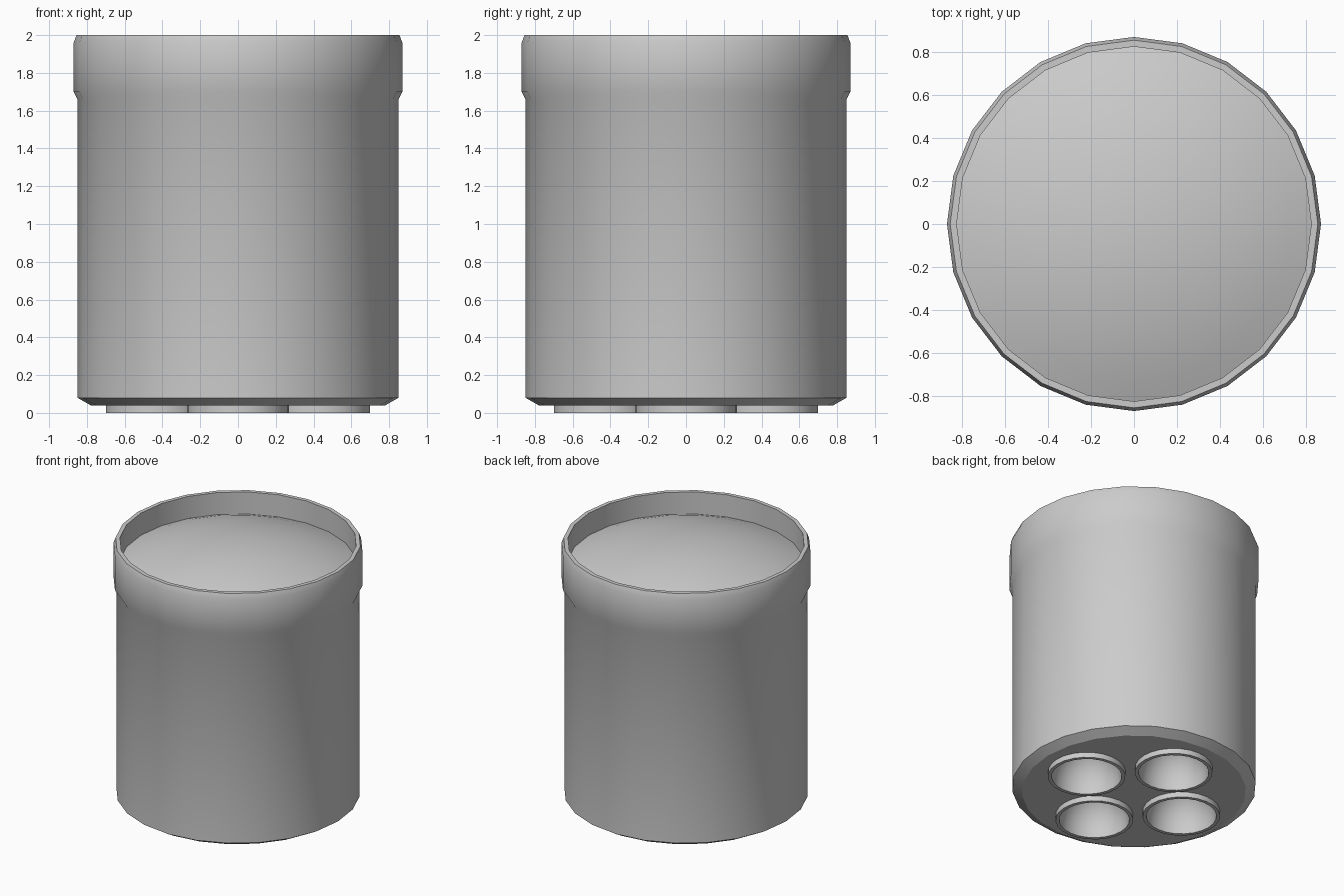
import bpy, bmesh, math

if "Cube" in bpy.data.objects:
    bpy.data.objects.remove(bpy.data.objects["Cube"])

SEGS = 24
grey = bpy.data.materials.new("light_grey")
grey.diffuse_color = (0.6, 0.6, 0.6, 1)
grey.use_nodes = True
grey.node_tree.nodes["Principled BSDF"].inputs["Base Color"].default_value = grey.diffuse_color


def finish(name, bm):
    me = bpy.data.meshes.new(name)
    bm.to_mesh(me)
    bm.free()
    me.materials.append(grey)
    ob = bpy.data.objects.new(name, me)
    bpy.context.collection.objects.link(ob)
    return ob


def circle(bm, r, z, cx=0, cy=0, n=SEGS):
    return [bm.verts.new((cx + r * math.cos(2 * math.pi * i / n),
                          cy + r * math.sin(2 * math.pi * i / n), z)) for i in range(n)]


def lathe(name, profile, cx=0, cy=0, n=SEGS):
    """Spin (radius, z) points; a profile running upward faces outward."""
    bm = bmesh.new()
    rings = [circle(bm, r, z, cx, cy, n) for r, z in profile]
    for a, b in zip(rings, rings[1:]):
        for i in range(n):
            j = (i + 1) % n
            bm.faces.new((a[i], a[j], b[j], b[i]))
    bmesh.ops.remove_doubles(bm, verts=bm.verts, dist=1e-5)
    ob = finish(name, bm)
    bpy.ops.object.select_all(action='DESELECT')
    ob.select_set(True)
    bpy.context.view_layer.objects.active = ob
    bpy.ops.object.shade_smooth_by_angle(angle=math.radians(32))
    return ob


# Outer wall: bottom chamfer, straight side, raised collar, rim and inner wall
lathe("body_shell", [(0.78, 0.04), (0.85, 0.08), (0.85, 1.66), (0.87, 1.70),
                     (0.87, 1.96), (0.855, 2.0), (0.825, 2.0), (0.825, 1.83)])

# Shallow spherical dome recessed inside the rim
edge_r, edge_z, slope = 0.825, 1.83, math.radians(23)
R = edge_r / math.sin(slope)
lathe("top_dome", [(R * math.sin(slope * k / 8),
                    edge_z + R * (math.cos(slope * k / 8) - math.cos(slope)))
                   for k in range(8, -1, -1)])

# Four open sockets under the base, with rounded hollow interiors
centres = [(0.43, 0), (0, 0.43), (-0.43, 0), (0, -0.43)]
bowl = [(0.245 * math.sin(math.pi / 2 * k / 8), 0.3 * math.cos(math.pi / 2 * k / 8))
        for k in range(9)]
for k, (cx, cy) in enumerate(centres):
    lathe(f"socket_{k + 1}", bowl + [(0.27, 0), (0.27, 0.06)], cx, cy)

# Flat base plate with a hole for each socket
bm = bmesh.new()
loops = [circle(bm, 0.78, 0.04)] + [circle(bm, 0.26, 0.04, x, y) for x, y in centres]
edges = [bm.edges.new((l[i], l[(i + 1) % SEGS])) for l in loops for i in range(SEGS)]
bmesh.ops.triangle_fill(bm, use_beauty=True, edges=edges, normal=(0, 0, -1))
bm.normal_update()
for f in bm.faces:
    if f.normal.z > 0:
        f.normal_flip()
finish("base_plate", bm)
